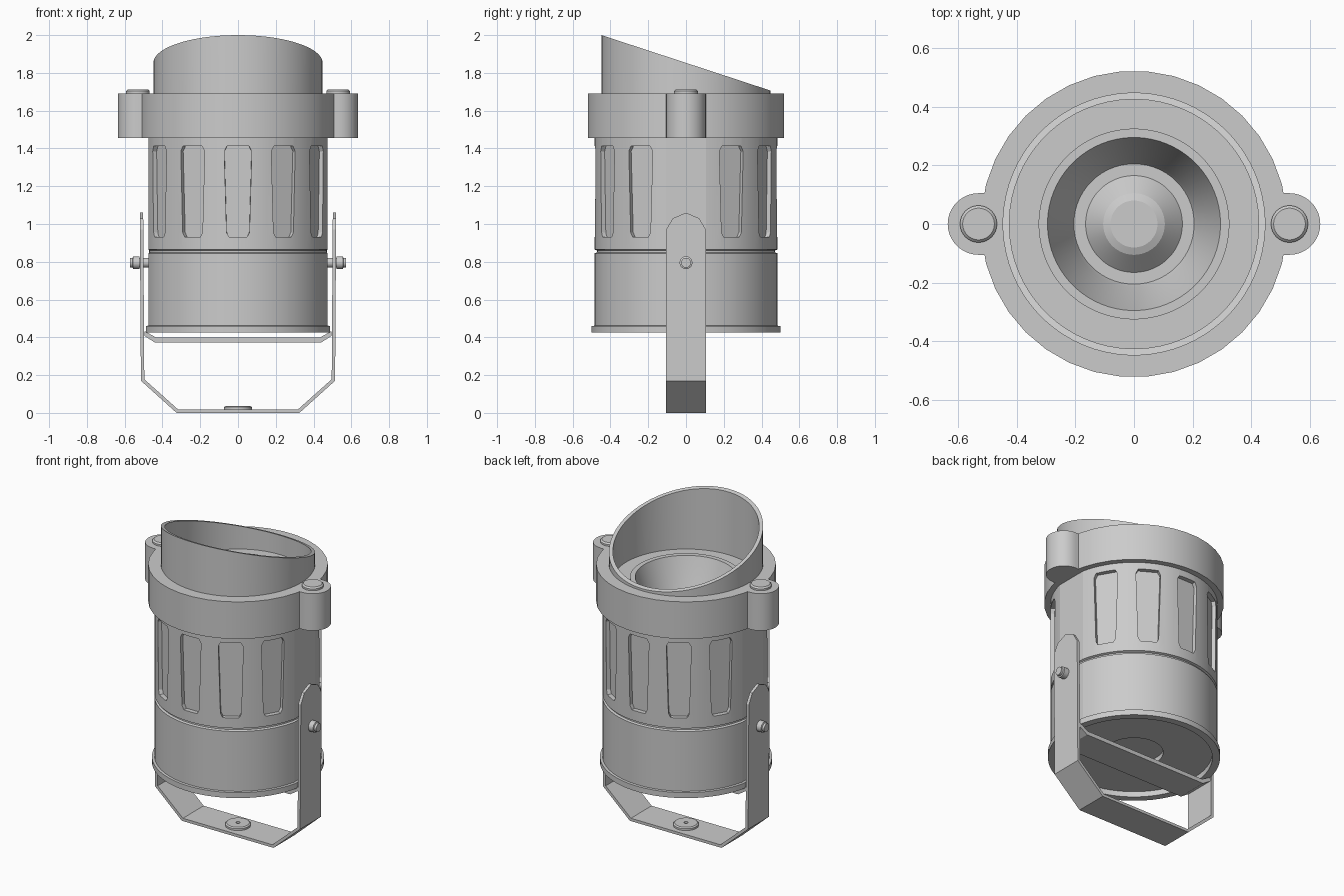
import bpy, bmesh, math
from mathutils import Matrix, Vector

cube = bpy.data.objects.get("Cube")
if cube:
    bpy.data.objects.remove(cube, do_unlink=True)

# Single painted-metal colour
GREY = (0.6, 0.6, 0.6, 1)
metal = bpy.data.materials.new("light_grey_metal")
metal.use_nodes = True
metal.diffuse_color = GREY
metal.node_tree.nodes["Principled BSDF"].inputs["Base Color"].default_value = GREY


def finish(bm, name):
    """Turn a bmesh into a shaded object."""
    bmesh.ops.recalc_face_normals(bm, faces=bm.faces)
    mesh = bpy.data.meshes.new(name)
    bm.to_mesh(mesh)
    bm.free()
    mesh.materials.append(metal)
    obj = bpy.data.objects.new(name, mesh)
    bpy.context.collection.objects.link(obj)
    smooth(obj)
    return obj


def smooth(obj):
    bpy.ops.object.select_all(action="DESELECT")
    obj.select_set(True)
    bpy.context.view_layer.objects.active = obj
    bpy.ops.object.shade_smooth_by_angle(angle=math.radians(12))


def lathe(profile, steps=72, closed=False):
    """Spin an (r, z) profile about z; starts half a step off the x axis."""
    bm = bmesh.new()
    turn = Matrix.Rotation(math.pi / steps, 3, "Z")
    verts = [bm.verts.new(turn @ Vector((r, 0, z))) for r, z in profile]
    pairs = list(zip(verts, verts[1:]))
    if closed:
        pairs.append((verts[-1], verts[0]))
    edges = [bm.edges.new(p) for p in pairs]
    bmesh.ops.spin(bm, geom=verts + edges, cent=(0, 0, 0), axis=(0, 0, 1),
                   angle=math.tau, steps=steps, use_merge=True)
    bmesh.ops.remove_doubles(bm, verts=bm.verts, dist=1e-5)
    return bm


def flatten_sides(bm, limit):
    for v in bm.verts:
        v.co.x = max(-limit, min(limit, v.co.x))


def prism(bm, bottom, top):
    """Solid between two matching outlines."""
    a = [bm.verts.new(p) for p in bottom]
    b = [bm.verts.new(p) for p in top]
    bm.faces.new(a)
    bm.faces.new(b)
    n = len(a)
    for i in range(n):
        j = (i + 1) % n
        bm.faces.new((a[i], a[j], b[j], b[i]))


def strap(outer, inner, half):
    """Bent flat bar from right-half (x, z) paths, mirrored to the left."""
    outer, inner = [p + [(-x, z) for x, z in reversed(p)] for p in (outer, inner)]
    bm = bmesh.new()
    rows = [[bm.verts.new((x, y, z)) for (x, z), y in
             ((o, -half), (o, half), (i, half), (i, -half))]
            for o, i in zip(outer, inner)]
    for a, b in zip(rows, rows[1:]):
        for k in range(4):
            m = (k + 1) % 4
            bm.faces.new((a[k], a[m], b[m], b[k]))
    bm.faces.new(rows[0])
    bm.faces.new(rows[-1])
    return bm


# Housing with groove, open reflector bowl on top and recessed underside
bm = lathe([(0, .49), (.17, .49), (.17, .46), (.485, .46), (.485, .845),
            (.472, .85), (.472, .86), (.485, .865), (.485, 1.59),
            (.325, 1.59), (.325, 1.61), (.295, 1.61), (.215, 1.38),
            (.205, 1.36), (.165, 1.36), (.105, 1.42), (.08, 1.43), (0, 1.43)])
flatten_sides(bm, .485 * math.cos(math.radians(12.5)))
housing = finish(bm, "housing")

# Tapered chamfered pockets around the housing, skipping the two flat sides
bm = bmesh.new()
half_outline = [(.05, .93), (.064, .955), (.077, 1.385), (.062, 1.412)]
outline = half_outline + [(-x, z) for x, z in reversed(half_outline)]
for i in range(12):
    if i % 6 == 3:
        continue
    turn = Matrix.Rotation(math.radians(30 * i), 3, "Z")
    prism(bm, [turn @ Vector((x * .93, -.456, z)) for x, z in outline],
          [turn @ Vector((x, -.56, z)) for x, z in outline])
cutter = finish(bm, "pocket_cutter")
cutter.hide_render = True
mod = housing.modifiers.new("pockets", "BOOLEAN")
mod.operation = "DIFFERENCE"
mod.solver = "EXACT"
mod.object = cutter
bpy.context.view_layer.objects.active = housing
bpy.ops.object.modifier_apply(modifier=mod.name)
bpy.data.objects.remove(cutter, do_unlink=True)
smooth(housing)

# Base flange
bm = lathe([(.455, .425), (.5, .425), (.5, .46), (.455, .465)], closed=True)
flatten_sides(bm, .5 * math.cos(math.radians(12.5)))
finish(bm, "base_flange")

# Collar
finish(lathe([(.435, 1.455), (.522, 1.455), (.522, 1.692), (.435, 1.692)],
             steps=36, closed=True), "collar")

# Slanted visor tube
bm = lathe([(.425, 1.58), (.448, 1.58), (.448, 2), (.425, 2)], closed=True)
for v in bm.verts:
    if v.co.z > 1.9:
        v.co.z = 1.853 - .328 * v.co.y
finish(bm, "visor")

for side, label in ((1, "left"), (-1, "right")):
    # Rounded ear on the collar
    arc = [math.radians(-90 + 10 * i) for i in range(19)]
    shape = [(.46, -.105)] + [(.53 + .105 * math.cos(a), .105 * math.sin(a))
                              for a in arc] + [(.46, .105)]
    bm = bmesh.new()
    prism(bm, [(side * x, y, 1.455) for x, y in shape],
          [(side * x, y, 1.692) for x, y in shape])
    finish(bm, label + "_ear")

    # Screw head on the ear
    bm = lathe([(0, 1.68), (.063, 1.68), (.063, 1.703), (.054, 1.712), (0, 1.712)], 36)
    bm.transform(Matrix.Translation((side * .53, 0, 0)))
    finish(bm, label + "_ear_screw")

    # Pivot bolt through the bracket
    bm = lathe([(0, .46), (.026, .46), (.026, .55), (.033, .55), (.033, .522),
                (.034, .522), (.034, .555), (.026, .558), (.026, .572), (0, .572)], 32)
    bm.transform(Matrix.Translation((0, 0, .795)) @
                 Matrix.Rotation(side * math.pi / 2, 4, "Y"))
    finish(bm, label + "_pivot_bolt")

# U-shaped mounting bracket with pointed tops
bm = strap([(.52, 1.08), (.514, .17), (.325, 0)],
           [(.502, 1.08), (.496, .178), (.317, .018)], .105)
for s in (1, -1):
    for co, no in (((0, s * .07, 1.03), (0, s * .06, .035)),
                   ((0, 0, 1.06), (0, s * .03, .07))):
        bmesh.ops.bisect_plane(bm, geom=bm.verts[:] + bm.edges[:] + bm.faces[:],
                               plane_co=co, plane_no=no, clear_outer=True)
        bmesh.ops.holes_fill(bm, edges=[e for e in bm.edges if e.is_boundary])
finish(bm, "mounting_bracket")

# Cross strap under the base
finish(strap([(.495, .43), (.495, .408), (.44, .372)],
             [(.48, .43), (.48, .425), (.432, .398)], .1), "base_strap")

# Washer on the bracket floor
finish(lathe([(.013, .015), (.074, .015), (.074, .03), (.066, .036), (.013, .036)],
             36, closed=True), "bracket_washer")
